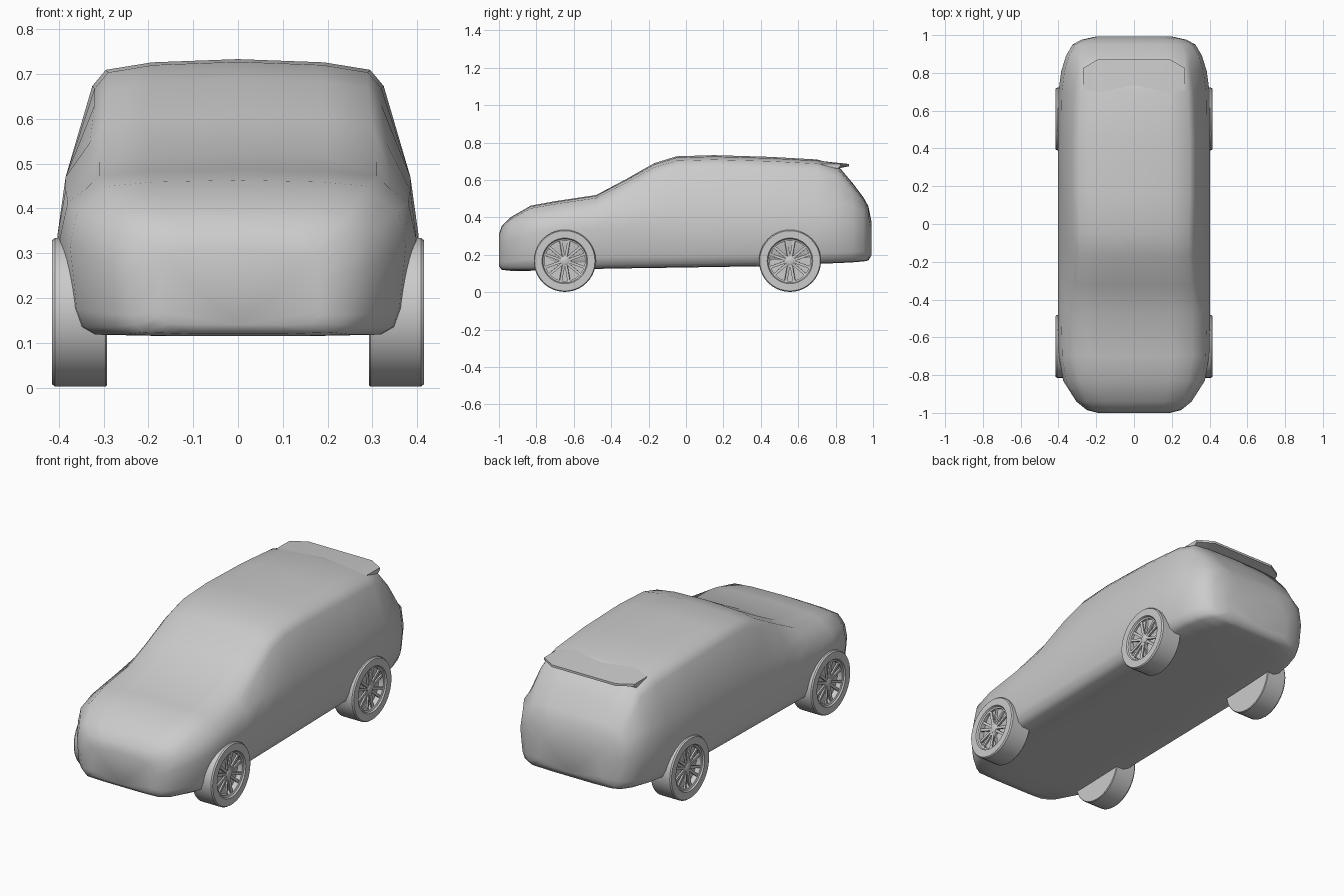
import bpy, bmesh, math
from mathutils import Matrix, Vector

cube = bpy.data.objects.get("Cube")
if cube:
    bpy.data.objects.remove(cube)

grey = bpy.data.materials.new("plain grey")
grey.use_nodes = True
COLOR = (0.6, 0.6, 0.6, 1)
grey.diffuse_color = COLOR
grey.node_tree.nodes["Principled BSDF"].inputs["Base Color"].default_value = COLOR


def finish(name, bm, angle=40):
    """Turn a bmesh into a shaded object."""
    bmesh.ops.recalc_face_normals(bm, faces=bm.faces)
    mesh = bpy.data.meshes.new(name)
    bm.to_mesh(mesh)
    bm.free()
    mesh.materials.append(grey)
    obj = bpy.data.objects.new(name, mesh)
    bpy.context.collection.objects.link(obj)
    bpy.ops.object.select_all(action="DESELECT")
    obj.select_set(True)
    bpy.context.view_layer.objects.active = obj
    bpy.ops.object.shade_smooth_by_angle(angle=math.radians(angle))
    return obj


def loft(bm, rings):
    """Skin closed rings of equal length and cap both ends."""
    loops = [[bm.verts.new(p) for p in ring] for ring in rings]
    n = len(loops[0])
    for a, b in zip(loops, loops[1:]):
        for i in range(n):
            j = (i + 1) % n
            bm.faces.new((a[i], a[j], b[j], b[i]))
    bm.faces.new(loops[0])
    bm.faces.new(loops[-1])


# Body stations: y, floor height, top height, widest half width, top half width
STATIONS = [
    (-1.00, 0.14, 0.31, 0.19, 0.15),
    (-0.985, 0.12, 0.355, 0.25, 0.20),
    (-0.94, 0.115, 0.40, 0.305, 0.25),
    (-0.83, 0.115, 0.463, 0.375, 0.29),
    (-0.70, 0.118, 0.487, 0.398, 0.31),
    (-0.48, 0.125, 0.52, 0.403, 0.31),
    (-0.32, 0.128, 0.605, 0.403, 0.30),
    (-0.17, 0.13, 0.69, 0.403, 0.29),
    (-0.05, 0.132, 0.727, 0.403, 0.29),
    (0.15, 0.135, 0.733, 0.403, 0.295),
    (0.45, 0.14, 0.724, 0.403, 0.295),
    (0.70, 0.152, 0.71, 0.40, 0.285),
    (0.81, 0.156, 0.68, 0.385, 0.27),
    (0.89, 0.16, 0.585, 0.36, 0.27),
    (0.95, 0.165, 0.505, 0.325, 0.25),
    (0.975, 0.17, 0.46, 0.28, 0.22),
    (0.993, 0.20, 0.37, 0.20, 0.15),
]


def section(y, zb, zt, w, wt):
    """Closed cross section: floor, sill, flank, shoulder, roof rail, roof."""
    h = zt - zb
    flank = min(0.34, zb + 0.58 * h)
    belt = min(0.47, zb + 0.8 * h)
    rail = zt - min(0.06, 0.12 * h)
    half = [(0.45 * w, zb), (0.84 * w, zb + 0.003), (0.92 * w, zb + 0.02),
            (0.96 * w, zb + 0.3 * (flank - zb)), (w, flank), (0.955 * w, belt),
            (wt + 0.03 * w / 0.4, rail), (wt, zt - 0.04 * h), (0.65 * wt, zt - 0.012 * h)]
    right = [(x, y, z) for x, z in half]
    left = [(-x, y, z) for x, z in reversed(half)]
    return [(0, y, zb)] + right + [(0, y, zt)] + left


bm = bmesh.new()
loft(bm, [section(*s) for s in STATIONS])
finish("body_shell", bm, 60)

# Roof spoiler: a thin wedge overhanging the tailgate
bm = bmesh.new()
loft(bm, [[(x, y_front, z_top - dip), (x, y_tip, z_tip), (x, y_tip, z_tip - 0.012),
           (x, y_front + 0.11, z_tip - 0.025)]
          for x, y_front, y_tip, z_top, z_tip, dip in [
              (sx * w, 0.70, tip, 0.712, 0.686, d)
              for sx, w, tip, d in [(-1, 0.27, 0.825, 0.025), (-1, 0.19, 0.872, 0.008),
                                    (1, 0.19, 0.872, 0.008), (1, 0.27, 0.825, 0.025)]]])
finish("roof_spoiler", bm, 30)

# Wheel profile: (radius, distance out from the car centre line)
TYRE = [(0, 0.292), (0.163, 0.292), (0.166, 0.296), (0.166, 0.408), (0.161, 0.415),
        (0.122, 0.415), (0.117, 0.408), (0.113, 0.375), (0, 0.375)]
HUB = [(0, 0.374), (0.024, 0.374), (0.024, 0.400), (0.017, 0.404), (0, 0.404)]
LIP = [(0.108, 0.376), (0.108, 0.404), (0.118, 0.408), (0.118, 0.376)]


def lathe(bm, profile, steps=40):
    """Spin a profile around the wheel axle (x)."""
    rows = [[bm.verts.new((x, r * math.cos(2 * math.pi * k / steps),
                           r * math.sin(2 * math.pi * k / steps))) for k in range(steps)]
            for r, x in profile]
    for a, b in zip(rows, rows[1:]):
        for i in range(steps):
            j = (i + 1) % steps
            bm.faces.new((a[i], a[j], b[j], b[i]))
    bmesh.ops.remove_doubles(bm, verts=bm.verts, dist=1e-5)


def bar(bm, start, end, width, depth):
    """Box spoke from start to end in the wheel plane."""
    d = end - start
    m = Matrix.Translation((start + end) / 2) @ d.to_track_quat("Z", "X").to_matrix().to_4x4()
    m = m @ Matrix.Diagonal((depth, width, d.length, 1))
    bmesh.ops.create_cube(bm, size=1, matrix=m)


def polar(x, r, a):
    return Vector((x, r * math.cos(a), r * math.sin(a)))


def place(bm, side, y):
    bmesh.ops.transform(bm, matrix=Matrix.Translation((0, y, 0.168)) @
                        Matrix.Diagonal((side, 1, 1, 1)), verts=bm.verts)


for end, y in (("front", -0.648), ("rear", 0.556)):
    for side_name, side in (("left", 1), ("right", -1)):
        bm = bmesh.new()
        lathe(bm, TYRE)
        place(bm, side, y)
        finish(f"{end}_{side_name}_tyre", bm, 35)

        # Rim with paired spokes
        bm = bmesh.new()
        lathe(bm, HUB, 20)
        lathe(bm, LIP)
        for k in range(6):
            a = 2 * math.pi * k / 6 + math.pi / 6
            for s in (-1, 1):
                bar(bm, polar(0.394, 0.016, a + s * 0.35), polar(0.398, 0.113, a + s * 0.2),
                    0.009, 0.014)
        place(bm, side, y)
        finish(f"{end}_{side_name}_rim", bm, 35)
